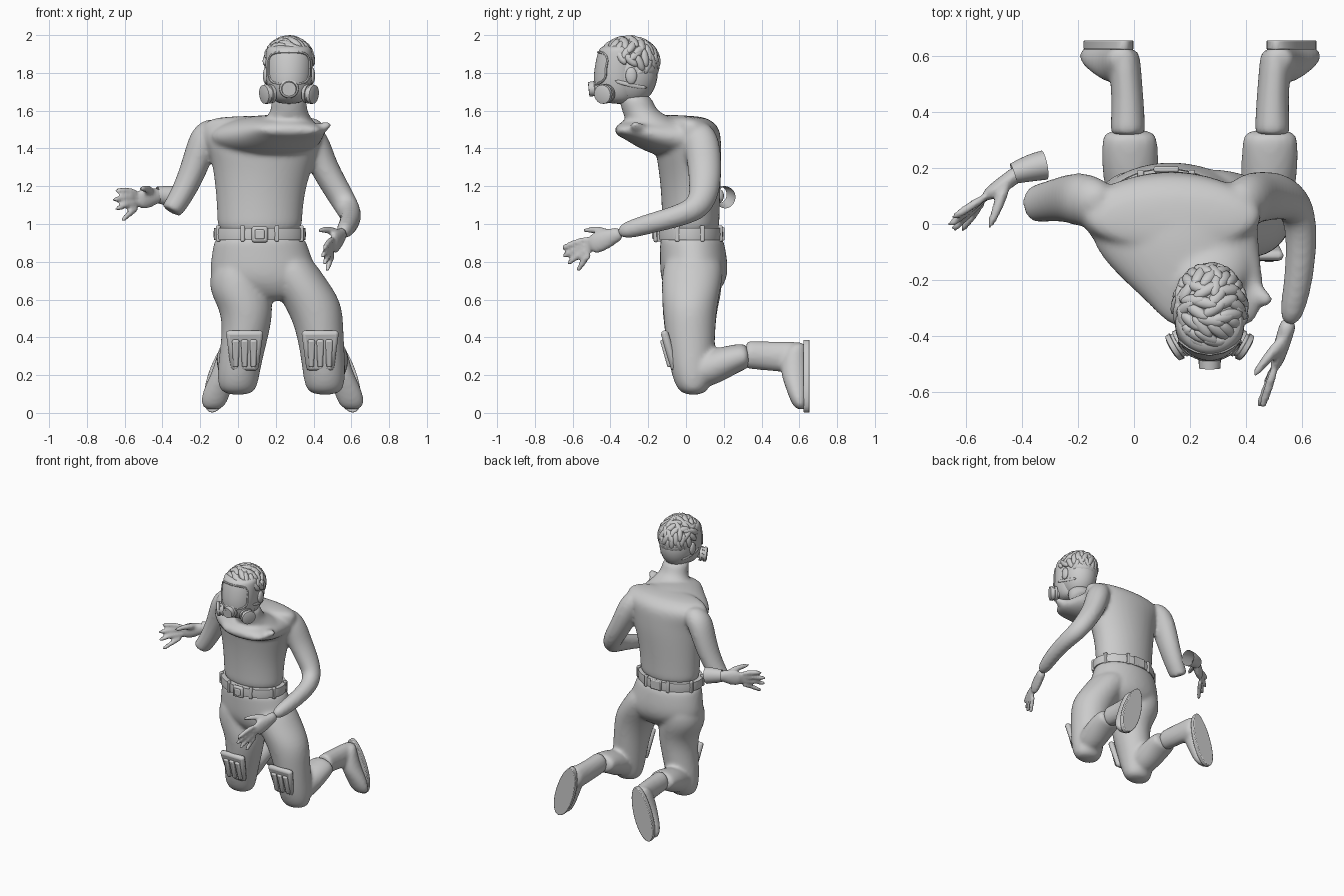
import bpy, bmesh, math
from mathutils import Vector, Matrix

cube = bpy.data.objects.get("Cube")
if cube:
    bpy.data.objects.remove(cube)

grey = bpy.data.materials.new("plain grey")
grey.use_nodes = True
grey.diffuse_color = (0.6, 0.6, 0.6, 1)
grey.node_tree.nodes["Principled BSDF"].inputs["Base Color"].default_value = grey.diffuse_color


def finish(name, bm, subdiv=0, bevel=0):
    bmesh.ops.recalc_face_normals(bm, faces=bm.faces)
    me = bpy.data.meshes.new(name)
    bm.to_mesh(me)
    bm.free()
    me.materials.append(grey)
    ob = bpy.data.objects.new(name, me)
    bpy.context.collection.objects.link(ob)
    if bevel:
        mod = ob.modifiers.new("Bevel", 'BEVEL')
        mod.width, mod.segments = bevel, 2
    if subdiv:
        mod = ob.modifiers.new("Subdivision", 'SUBSURF')
        mod.levels = mod.render_levels = subdiv
    bpy.ops.object.select_all(action='DESELECT')
    ob.select_set(True)
    bpy.context.view_layer.objects.active = ob
    bpy.ops.object.shade_smooth_by_angle(angle=math.radians(50))
    return ob


def fuse(name, parts, passes=10):
    """Join overlapping parts into one smooth skin."""
    bm = bmesh.new()
    deps = bpy.context.evaluated_depsgraph_get()
    for ob in parts:
        bm.from_mesh(ob.evaluated_get(deps).to_mesh())
    for ob in parts:
        bpy.data.objects.remove(ob)
    skin = finish(name, bm)
    mod = skin.modifiers.new("Remesh", 'REMESH')
    mod.mode, mod.voxel_size, mod.use_smooth_shade = 'VOXEL', .012, True
    mod = skin.modifiers.new("Smooth", 'SMOOTH')
    mod.factor, mod.iterations = .5, passes


def tube(name, pts, flat=False, ref=(1, 0, 0), sides=16, caps=True, subdiv=1):
    """Loft elliptical rings: x, y, z, half-width, half-depth."""
    bm = bmesh.new()
    cs = [Vector(p[:3]) for p in pts]
    rings = []
    for i, p in enumerate(pts):
        t = (cs[min(i + 1, len(cs) - 1)] - cs[max(i - 1, 0)]).normalized()
        u, v = Vector((1, 0, 0)), Vector((0, 1, 0))
        if not flat:
            r = Vector(ref)
            u = (r - t * r.dot(t)).normalized()
            v = t.cross(u)
        angles = [math.tau * k / sides for k in range(sides)]
        rings.append([bm.verts.new(cs[i] + u * p[3] * math.cos(a) + v * p[4] * math.sin(a))
                      for a in angles])
    for a, b in zip(rings, rings[1:]):
        for k in range(sides):
            n = (k + 1) % sides
            bm.faces.new((a[k], a[n], b[n], b[k]))
    if caps:
        bm.faces.new(rings[0][::-1])
        bm.faces.new(rings[-1])
    return finish(name, bm, subdiv)


def ball(name, loc, radii):
    bm = bmesh.new()
    m = Matrix.Translation(loc) @ Matrix.Diagonal((*radii, 1))
    bmesh.ops.create_uvsphere(bm, u_segments=28, v_segments=18, radius=1, matrix=m)
    return finish(name, bm)


def box(name, loc, size, rot_x=0, bevel=0.006, taper=1):
    bm = bmesh.new()
    bmesh.ops.create_cube(bm, size=1)
    for v in bm.verts:
        if v.co.z < 0:
            v.co.x *= taper
    m = Matrix.Translation(loc) @ Matrix.Rotation(rot_x, 4, 'X') @ Matrix.Diagonal((*size, 1))
    bm.transform(m)
    return finish(name, bm, bevel=bevel)


def disc(name, start, direction, profile):
    """Round turned part: (distance, radius) along a direction."""
    d = Vector(direction).normalized()
    pts = [(*(Vector(start) + d * s), r, r) for s, r in profile]
    return tube(name, pts, ref=(0, 0, 1), sides=20, subdiv=0)


# Upper body: trunk, chest leaning forward to the collar, neck and arms
trunk = tube("trunk", [(.115, .025, .93, .225, .155), (.115, .025, 1.02, .225, .152),
                       (.118, .025, 1.18, .237, .158), (.132, .02, 1.32, .27, .17),
                       (.135, .01, 1.41, .3, .178), (.13, .03, 1.48, .325, .155),
                       (.135, .035, 1.53, .325, .13), (.145, .0, 1.575, .27, .09)],
             flat=True, sides=24, subdiv=2)
chest = tube("chest", [(.13, .1, 1.46, .29, .08), (.14, .04, 1.46, .325, .115),
                       (.185, -.06, 1.46, .285, .122), (.24, -.18, 1.475, .228, .102),
                       (.28, -.28, 1.495, .198, .066), (.285, -.345, 1.5, .165, .042),
                       (.285, -.375, 1.485, .115, .02)], subdiv=2)
neck = tube("neck", [(.25, -.1, 1.47, .21, .16), (.262, -.17, 1.54, .145, .15),
                     (.27, -.235, 1.585, .104, .102), (.27, -.255, 1.62, .096, .09),
                     (.27, -.28, 1.7, .094, .095)], flat=True)
collar_tip = tube("collar_tip", [(.39, -.22, 1.48, .06, .04), (.44, -.26, 1.505, .045, .03),
                                 (.495, -.28, 1.535, .02, .018)], ref=(0, 1, 0))
left_arm = tube("left_arm", [(.34, .04, 1.515, .07, .08), (.405, .085, 1.435, .085, .1),
                             (.448, .1, 1.31, .076, .092), (.53, .1, 1.17, .072, .086),
                             (.58, .065, 1.085, .065, .073), (.6, -.03, 1.045, .058, .06),
                             (.59, -.2, 1.0, .053, .055), (.55, -.37, .95, .044, .047)], subdiv=2)
right_arm = tube("right_arm", [(-.08, .055, 1.5, .075, .09), (-.17, .085, 1.475, .092, .1),
                               (-.208, .09, 1.37, .078, .095), (-.25, .09, 1.25, .071, .083),
                               (-.31, .08, 1.13, .062, .074), (-.35, .072, 1.075, .058, .068),
                               (-.355, .07, 1.065, .057, .067)], subdiv=2)
fuse("upper_body", [trunk, chest, neck, collar_tip, left_arm, right_arm])
tube("right_cuff", [(-.32, .21, 1.14, .06, .054), (-.37, .2, 1.15, .055, .05),
                    (-.43, .18, 1.155, .044, .038)], ref=(0, 0, 1), caps=False)


def hand(side, wrist, palm, tips, thumb):
    w, p = Vector(wrist), Vector(palm)
    mid = w.lerp(p, .55)
    parts = [tube(side + "_palm", [(*w, .038, .032), (*w.lerp(p, .25), .042, .03),
                                   (*mid, .06, .03), (*p, .056, .022)],
                  ref=(0, 0, 1), sides=12, subdiv=2)]
    for i, tip in enumerate(tips):
        base = p.lerp(mid, .2) + Vector((0, 0, .039 - .026 * i))
        t = Vector(tip)
        knuckle = base.lerp(t, .5) + Vector((0, 0, .008))
        parts.append(tube("finger", [(*base, .018, .018), (*knuckle, .018, .018),
                                     (*knuckle.lerp(t, .7), .016, .016), (*t, .012, .012)],
                          ref=(0, 0, 1), sides=8))
    base = w.lerp(p, .35) + Vector((0, 0, .025))
    t = Vector(thumb)
    parts.append(tube("thumb", [(*base, .028, .024), (*(base.lerp(t, .55) + Vector((0, 0, .012))), .021, .021),
                                (*t, .013, .013)], ref=(0, 0, 1), sides=8))
    fuse(side + "_hand", parts, 1)


hand("left", (.555, -.34, .955), (.5, -.52, .88),
     [(.455, -.66, .87), (.445, -.655, .825), (.455, -.63, .785), (.47, -.575, .75)],
     (.42, -.55, .965))
hand("right", (-.4, .19, 1.155), (-.54, .09, 1.125),
     [(-.65, .02, 1.175), (-.665, -.01, 1.125), (-.65, -.025, 1.075), (-.615, -.025, 1.015)],
     (-.52, -.025, 1.185))

# Trousers
trousers = [
    tube("hips", [(.115, .025, .96, .235, .165), (.118, .035, .88, .252, .174),
                  (.13, .042, .78, .28, .182), (.14, .042, .7, .29, .176),
                  (.17, .035, .63, .22, .13), (.18, .03, .59, .08, .08)],
         flat=True, sides=24, subdiv=2),
    tube("right_thigh", [(.0, .04, .85, .12, .15), (-.003, .035, .66, .168, .165),
                         (.045, .02, .56, .146, .15), (.045, .02, .44, .128, .137),
                         (.01, .03, .27, .118, .124), (-.002, .035, .16, .112, .102),
                         (.0, .04, .092, .085, .065)], flat=True, subdiv=2),
    tube("left_thigh", [(.24, .04, .86, .13, .15), (.3, .035, .72, .16, .17),
                        (.395, .02, .59, .16, .15), (.432, .02, .45, .128, .137),
                        (.452, .03, .27, .118, .124), (.458, .035, .16, .112, .102),
                        (.46, .04, .092, .085, .065)], flat=True, subdiv=2)]
for cx, out in ((-.005, -.01), (.475, .01)):
    trousers.append(tube("shin", [(cx, .02, .2, .08, .08), (cx, .12, .232, .1, .096),
                                  (cx + out, .22, .275, .104, .084), (cx + out, .3, .3, .102, .07),
                                  (cx + out, .337, .305, .09, .064)], subdiv=2))
fuse("trousers", trousers)

# Belt, loops and buckle
tube("belt", [(.115, .02, z, r + .238, r + .172) for z, r in
              ((.915, -.015), (.916, .004), (.945, .007), (.979, .004), (.98, -.015))],
     flat=True, sides=40, subdiv=0)
for i in range(8):
    a = math.tau * (i + .5) / 8
    box(f"belt_loop_{i + 1}", (.115 + .238 * math.cos(a), .02 + .174 * math.sin(a), .95),
        (.024, .024, .085))
box("belt_buckle", (.115, -.16, .945), (.085, .025, .085), bevel=.012)
box("buckle_plate", (.115, -.172, .945), (.05, .014, .05), bevel=.006)
box("back_buckle", (.115, .195, .948), (.09, .02, .07))

# Boots and knee pads
for side, bx, px, s in (("right", -.022, .035, -1), ("left", .493, .435, 1)):
    shaft = tube("shaft", [(bx, .315, .308, .064, .076), (bx, .33, .308, .064, .076),
                           (bx, .45, .3, .058, .079), (bx + s * .01, .55, .295, .058, .085),
                           (bx + s * .015, .635, .29, .06, .088)])
    foot = tube("foot", [(bx + s * .02, .6, .375, .045, .03), (bx + s * .025, .575, .33, .06, .065),
                         (bx + s * .05, .57, .22, .064, .076), (bx + s * .085, .588, .13, .076, .06),
                         (bx + s * .105, .598, .06, .074, .046), (bx + s * .112, .61, .015, .05, .026)],
                flat=True, subdiv=2)
    fuse(side + "_boot", [shaft, foot], 5)
    # Sole: one rounded outline, extruded backwards
    bm = bmesh.new()
    outline = []
    for k in range(32):
        a = math.tau * k / 32
        along = .5 - .5 * math.cos(a)
        half = .066 + .016 * along
        outline.append(bm.verts.new((bx + s * (.015 + .1 * along) + half * math.sin(a),
                                     .622, .387 - .385 * along)))
    face = bm.faces.new(outline)
    new = bmesh.ops.extrude_face_region(bm, geom=[face])["geom"]
    bmesh.ops.translate(bm, vec=(0, .033, 0), verts=[v for v in new if isinstance(v, bmesh.types.BMVert)])
    finish(side + "_boot_sole", bm, bevel=.005)

    tilt = math.radians(16)
    box(side + "_knee_pad", (px, -.087, .33), (.2, .04, .22), tilt, .018, .72)
    box(side + "_knee_pad_cap", (px, -.114, .415), (.13, .02, .035), tilt, .006)
    for k in (-1, 0, 1):
        box(f"{side}_knee_rib_{k + 2}", (px + k * .047, -.106, .315), (.038, .024, .15), tilt, .008, .75)

# Head, ears and full-face mask
hx = .27
ball("head", (hx, -.29, 1.8), (.122, .14, .17))
tube("mask", [(hx, -.355, 1.635, .06, .06), (hx, -.365, 1.67, .1, .105),
              (hx, -.365, 1.74, .12, .128), (hx, -.36, 1.83, .126, .126),
              (hx, -.35, 1.91, .124, .118), (hx, -.345, 1.935, .118, .11),
              (hx, -.335, 1.95, .08, .08)], flat=True, sides=24, subdiv=2)
rim = []
for k in range(33):
    a = math.tau * k / 32
    c, d = math.cos(a), math.sin(a)
    x = .108 * math.copysign(abs(c) ** .5, c)
    z = .085 * math.copysign(abs(d) ** .5, d)
    rim.append((hx + x, -.36 - .124 * math.sqrt(1 - (x / .126) ** 2) + max(0, z) * .24,
                1.825 + z, .007, .007))
tube("visor_rim", rim, ref=(.1, 1, .1), sides=6, subdiv=0)
disc("mask_valve", (hx, -.45, 1.72), (0, -1, -.1),
     [(0, .055), (.03, .05), (.035, .04), (.065, .038), (.066, .024), (.05, .02)])
for s, side in ((1, "left"), (-1, "right")):
    disc(side + "_filter", (hx + s * .06, -.4, 1.695), (s, -.6, -.12),
         [(0, .03), (.035, .032), (.036, .05), (.055, .052), (.056, .046), (.066, .046),
          (.067, .052), (.085, .05), (.09, .035)])
    ball(side + "_ear", (hx + s * .122, -.29, 1.785), (.016, .03, .045))
    tube(side + "_strap", [(hx + s * .118, -.38, 1.76, .012, .006), (hx + s * .122, -.3, 1.735, .012, .006),
                           (hx + s * .085, -.2, 1.72, .012, .006)], ref=(0, 0, 1), sides=8)

# Hair: long flattened locks swept over a skull cap
centre, radii = Vector((hx, -.303, 1.86)), Vector((.121, .15, .122))
bm = bmesh.new()
count = 120
for i in range(count):
    z = 1 - 2 * (i + .5) / count
    a = i * 2.39996
    n = Vector((math.cos(a) * math.sqrt(1 - z * z), math.sin(a) * math.sqrt(1 - z * z), z))
    if z < (-.6 if n.y > .3 else .05 if n.y > -.3 else .42):
        continue
    loc = centre + Vector(n[k] * radii[k] for k in range(3))
    sweep = Vector((.9 + .5 * math.sin(i * 1.7), .6 * math.cos(i * 2.3), -.3))
    if n.y > .5:
        sweep = Vector((.6 * math.sin(i * 1.7), 0, -1))
    t = (sweep - n * sweep.dot(n)).normalized()
    rot = Matrix((n.cross(t), t, (n + t * .25).normalized())).transposed().to_4x4()
    m = Matrix.Translation(loc) @ rot @ Matrix.Diagonal((.022, .052, .019, 1))
    bmesh.ops.create_icosphere(bm, subdivisions=2, radius=1, matrix=m)
finish("hair_locks", bm)
tube("hair_cap", [(hx, -.24, 1.77, .1, .095), (hx, -.25, 1.83, .122, .112),
                  (hx, -.29, 1.9, .12, .138), (hx, -.305, 1.95, .098, .118),
                  (hx, -.303, 1.98, .045, .06)], flat=True, subdiv=2)
